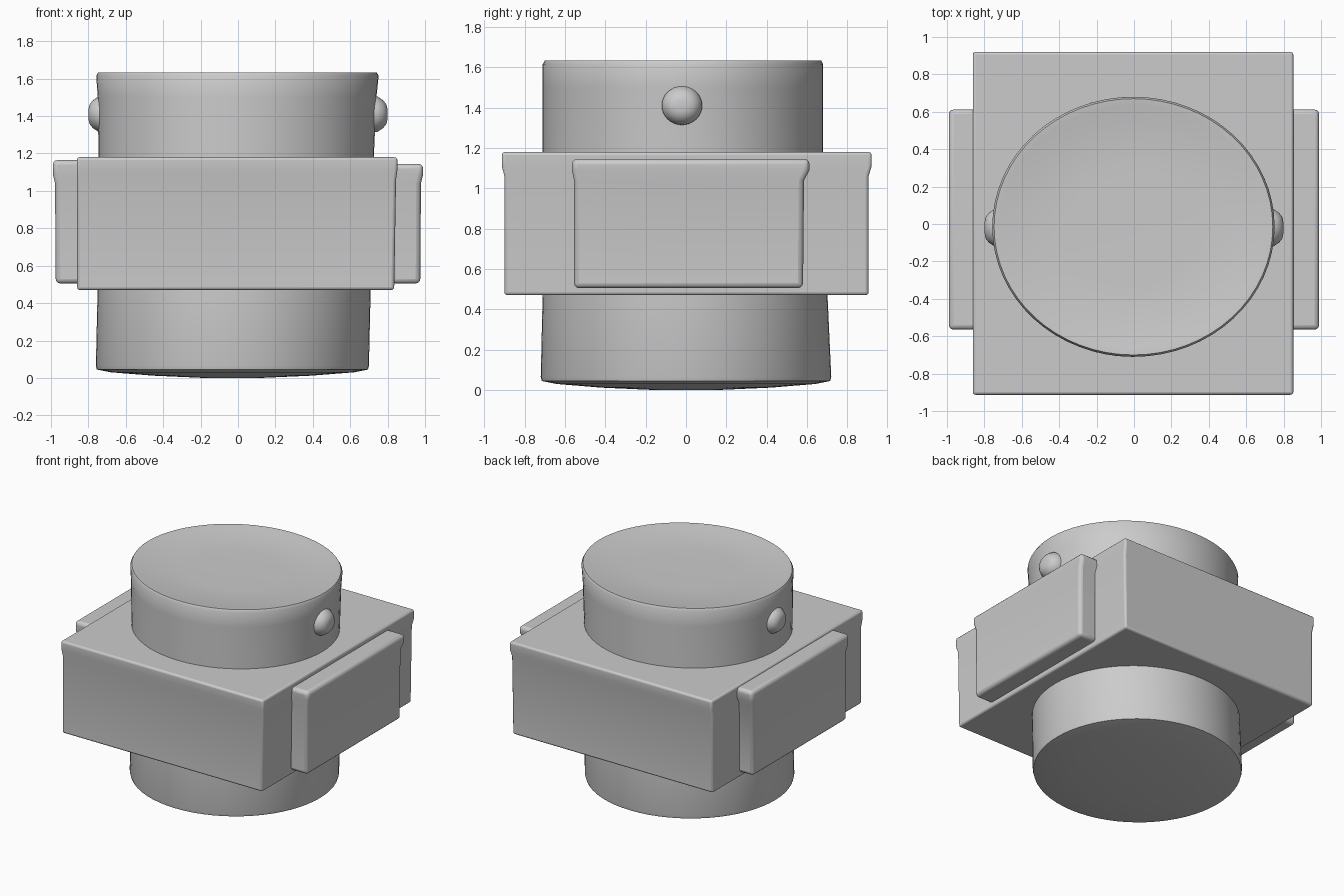
import bpy, bmesh, math

if "Cube" in bpy.data.objects:
    bpy.data.objects.remove(bpy.data.objects["Cube"])


def ellipse(z, cx, cy, rx, ry, n=64):
    return [(cx + rx * math.cos(2 * math.pi * i / n),
             cy + ry * math.sin(2 * math.pi * i / n), z) for i in range(n)]


def rect(z, x0, x1, y0, y1):
    return [(x0, y0, z), (x1, y0, z), (x1, y1, z), (x0, y1, z)]


def loft(name, rings, bevel=0.0):
    """Skin a stack of equal-sized rings, cap both ends, bevel and smooth."""
    bm = bmesh.new()
    loops = [[bm.verts.new(p) for p in r] for r in rings]
    n = len(loops[0])
    for a, b in zip(loops, loops[1:]):
        for i in range(n):
            j = (i + 1) % n
            bm.faces.new((a[i], a[j], b[j], b[i]))
    bm.faces.new(loops[0][::-1])
    bm.faces.new(loops[-1])
    bmesh.ops.recalc_face_normals(bm, faces=bm.faces)
    me = bpy.data.meshes.new(name)
    bm.to_mesh(me)
    bm.free()
    ob = bpy.data.objects.new(name, me)
    bpy.context.collection.objects.link(ob)
    if bevel:
        m = ob.modifiers.new("soft_edges", 'BEVEL')
        m.width, m.segments = bevel, 3
        m.limit_method, m.angle_limit = 'ANGLE', math.radians(40)
    bpy.ops.object.select_all(action='DESELECT')
    ob.select_set(True)
    bpy.context.view_layer.objects.active = ob
    bpy.ops.object.shade_smooth_by_angle(angle=math.radians(40))
    return ob


# Square middle block with a slight lip along its top edge
loft("middle_block", [
    rect(0.47, -0.86, 0.835, -0.90, 0.905),
    rect(1.06, -0.86, 0.845, -0.90, 0.905),
    rect(1.11, -0.862, 0.852, -0.913, 0.92),
    rect(1.18, -0.862, 0.852, -0.913, 0.92)], 0.015)

# Upper drum with a shallow dished top
loft("upper_drum", [
    ellipse(1.15, -0.01, -0.015, 0.735, 0.695),
    ellipse(1.50, -0.005, -0.015, 0.745, 0.695),
    ellipse(1.615, -0.003, -0.015, 0.755, 0.695),
    ellipse(1.633, -0.003, -0.015, 0.745, 0.685),
    ellipse(1.63, -0.003, -0.015, 0.71, 0.65),
    ellipse(1.612, -0.003, -0.015, 0.62, 0.57),
    ellipse(1.605, -0.003, -0.015, 0.35, 0.32)])

# Lower drum with a gently domed underside
loft("lower_drum", [
    ellipse(0.0, -0.03, 0.0, 0.15, 0.15),
    ellipse(0.012, -0.03, 0.0, 0.42, 0.42),
    ellipse(0.03, -0.03, 0.0, 0.65, 0.64),
    ellipse(0.045, -0.03, 0.0, 0.725, 0.715),
    ellipse(0.065, -0.03, 0.0, 0.73, 0.72),
    ellipse(0.50, -0.02, -0.005, 0.73, 0.705)])

# Side panels with a lipped top, and round knobs on the upper drum
for side, s in (("left", -1), ("right", 1)):
    top = 1.165 if s < 0 else 1.145
    low = 0.505
    rings = []
    for z, out, y0, y1 in ((low, 0.975, -0.555, 0.58), (1.04, 0.978, -0.555, 0.585),
                           (1.09, 0.99, -0.565, 0.612), (top, 0.99, -0.565, 0.612)):
        x0, x1 = sorted((s * 0.82, s * out))
        rings.append(rect(z, x0, x1, y0, y1))
    loft(side + "_panel", rings, 0.025)

    knob = loft(side + "_knob", [
        ellipse(0.68, 0, 0, 0.10, 0.10, 32), ellipse(0.745, 0, 0, 0.095, 0.10, 32),
        ellipse(0.775, 0, 0, 0.075, 0.08, 32), ellipse(0.792, 0, 0, 0.055, 0.06, 32),
        ellipse(0.799, 0, 0, 0.03, 0.03, 32)])
    knob.rotation_euler = (0, s * math.pi / 2, 0)
    knob.location = (0, -0.02, 1.41)
